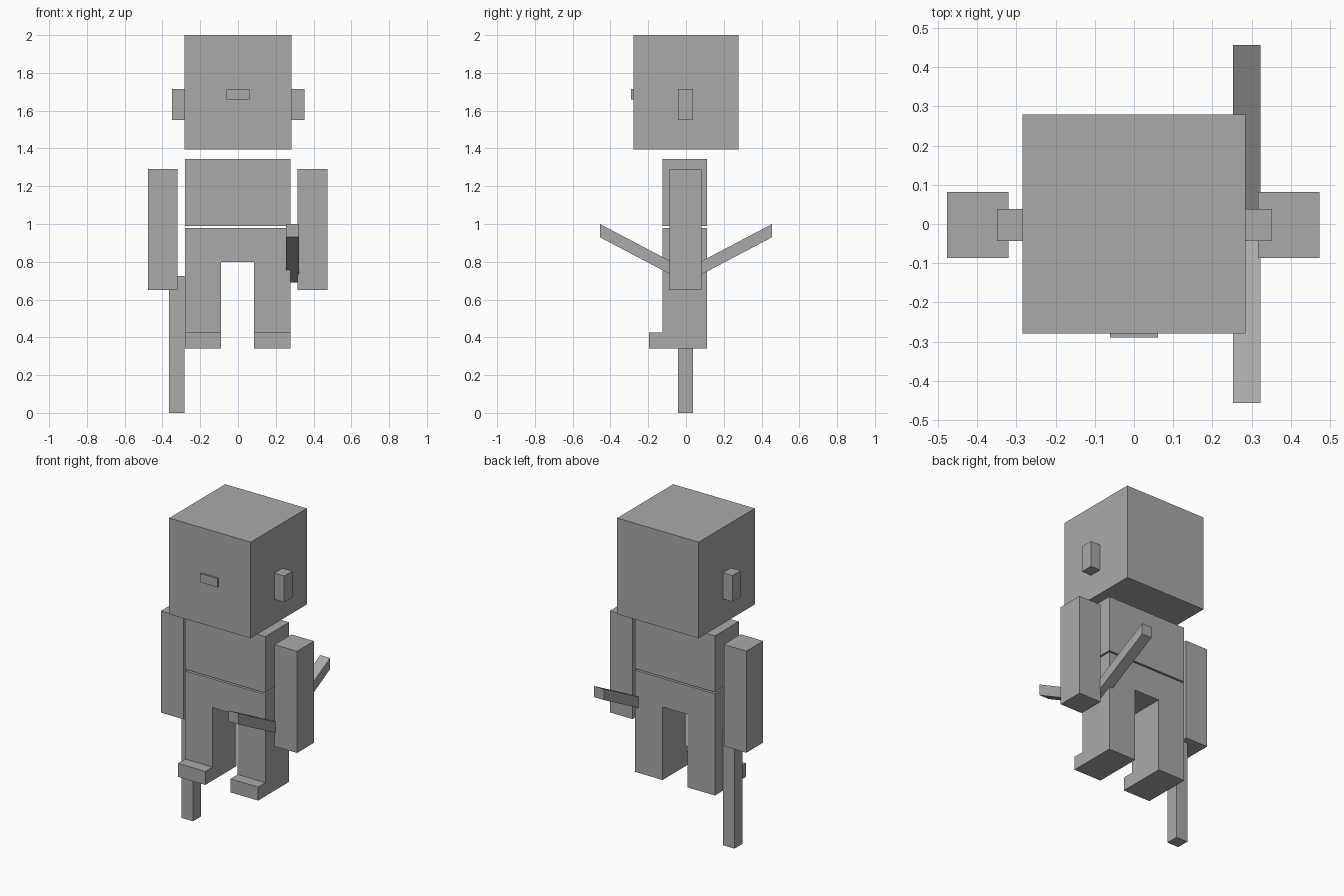
import bpy, bmesh
from mathutils import Vector

if "Cube" in bpy.data.objects:
    bpy.data.objects.remove(bpy.data.objects["Cube"])

grey = bpy.data.materials.new("plain_grey")
grey.diffuse_color = (0.4, 0.4, 0.4, 1.0)
grey.use_nodes = True
grey.node_tree.nodes["Principled BSDF"].inputs["Base Color"].default_value = grey.diffuse_color


def extrude(name, profile, direction):
    """Extrude a closed 3D profile along a vector into a solid object."""
    bm = bmesh.new()
    face = bm.faces.new([bm.verts.new(p) for p in profile])
    out = bmesh.ops.extrude_face_region(bm, geom=[face], use_keep_orig=True)
    moved = [v for v in out["geom"] if isinstance(v, bmesh.types.BMVert)]
    bmesh.ops.translate(bm, verts=moved, vec=Vector(direction))
    bmesh.ops.recalc_face_normals(bm, faces=bm.faces[:])
    mesh = bpy.data.meshes.new(name)
    bm.to_mesh(mesh)
    bm.free()
    mesh.materials.append(grey)
    obj = bpy.data.objects.new(name, mesh)
    bpy.context.collection.objects.link(obj)
    return obj


def box(name, x, y, z):
    """Box from (min, max) ranges on each axis."""
    base = [(x[0], y[0], z[0]), (x[1], y[0], z[0]), (x[1], y[1], z[0]), (x[0], y[1], z[0])]
    return extrude(name, base, (0, 0, z[1] - z[0]))


# Head and nose
box("head", (-0.284, 0.284), (-0.279, 0.279), (1.395, 2.0))
box("nose", (-0.061, 0.061), (-0.29, -0.279), (1.66, 1.715))

# Torso
box("torso", (-0.28, 0.278), (-0.125, 0.112), (0.99, 1.345))

# Hips and both legs as one arch-shaped block
arch = [(-0.28, 0.34), (-0.09, 0.34), (-0.09, 0.80), (0.085, 0.80),
        (0.085, 0.34), (0.278, 0.34), (0.278, 0.98), (-0.28, 0.98)]
extrude("legs", [(x, -0.125, z) for x, z in arch], (0, 0.237, 0))

# Paired parts
for side, ear_x, arm_x, foot_x in (
        ("left", (-0.35, -0.284), (-0.477, -0.32), (-0.28, -0.09)),
        ("right", (0.284, 0.352), (0.316, 0.473), (0.085, 0.278))):
    box(side + "_ear", ear_x, (-0.043, 0.038), (1.55, 1.715))
    box(side + "_arm", arm_x, (-0.087, 0.081), (0.65, 1.29))
    box(side + "_foot", foot_x, (-0.197, -0.125), (0.34, 0.425))

# Straight blade held in the left hand
box("blade", (-0.365, -0.284), (-0.042, 0.038), (0.0, 0.725))

# V-shaped bow held in the right hand
bow = [(-0.456, 1.0), (-0.456, 0.93), (0, 0.69), (0.456, 0.93), (0.456, 1.0), (0, 0.76)]
extrude("bow", [(0.253, y, z) for y, z in bow], (0.069, 0, 0))
